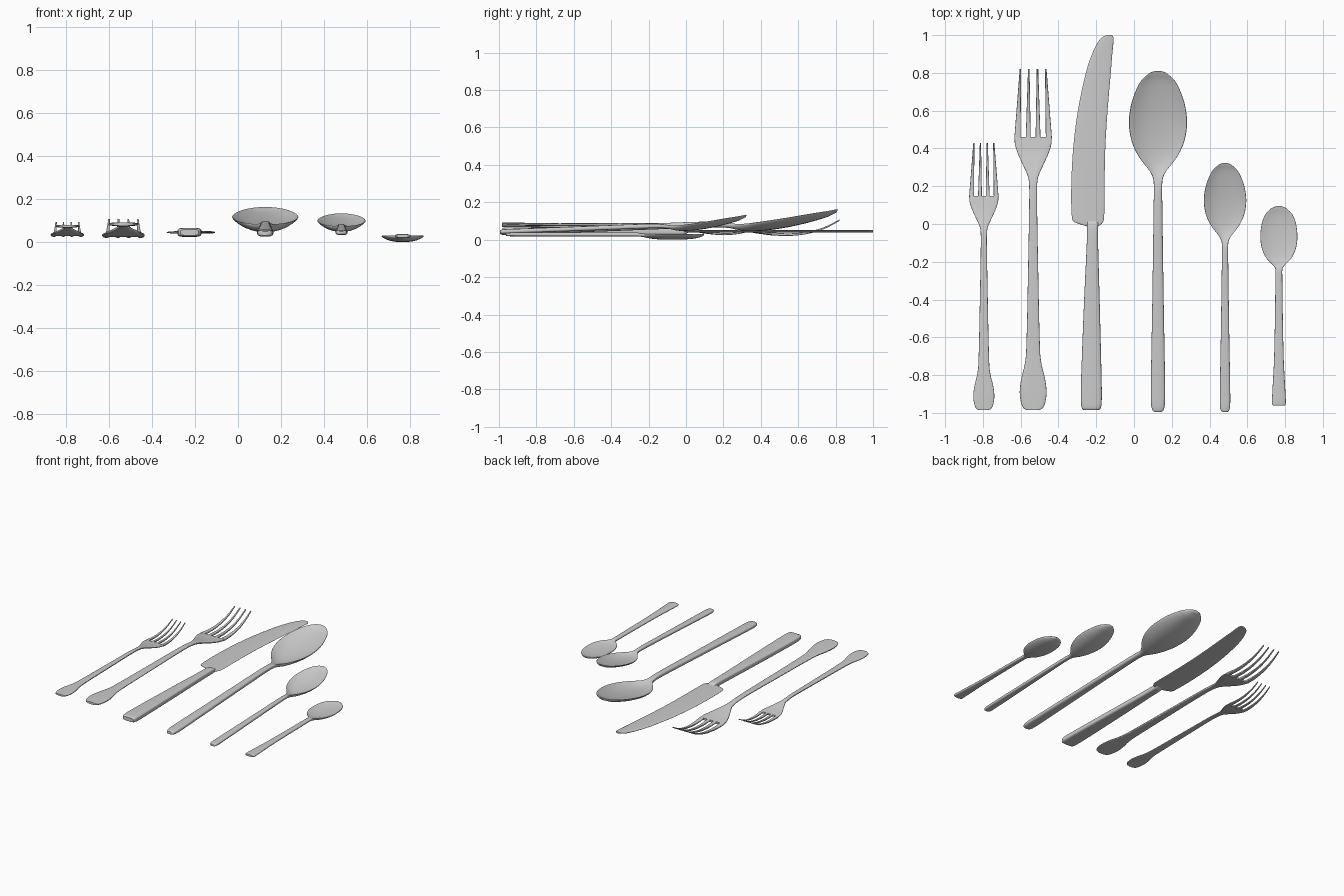
import bpy, bmesh, math

SEG = 32      # points around each cross-section
SUB = 5       # smoothing steps between stations


def smooth(rows, sub):
    """Catmull-Rom interpolation through the station rows."""
    out = []
    for i in range(len(rows) - 1):
        p0, p1 = rows[max(i - 1, 0)], rows[i]
        p2, p3 = rows[i + 1], rows[min(i + 2, len(rows) - 1)]
        # tangents scaled by station spacing along y to avoid overshoot
        h = p2[0] - p1[0]
        for k in range(sub):
            s = k / sub
            row = [p1[0] + h * s]
            for a, b, c, d in zip(p0[1:], p1[1:], p2[1:], p3[1:]):
                m1 = (c - a) / max(p2[0] - p0[0], 1e-6) * h
                m2 = (d - b) / max(p3[0] - p1[0], 1e-6) * h
                v = ((2*s**3 - 3*s**2 + 1) * b + (s**3 - 2*s**2 + s) * m1
                     + (3*s**2 - 2*s**3) * c + (s**3 - s**2) * m2)
                row.append(min(max(v, min(b, c) - 0.003), max(b, c) + 0.003))
            out.append(row)
    out.append(list(rows[-1]))
    return out


def add_loft(bm, rows, e=0.7, sub=SUB):
    """Loft rows of (y, centre x, half width, z, half thickness, dish)."""
    rings = []
    for y, cx, w, z, t, dish in smooth(rows, sub):
        ring = []
        w, t = max(w, 0.002), max(t, 0.001)
        for k in range(SEG):
            a = 2 * math.pi * k / SEG
            c, s = math.cos(a), math.sin(a)
            u = math.copysign(abs(c) ** e, c)
            v = math.copysign(abs(s) ** e, s) if abs(s) > 1e-6 else 0
            ring.append(bm.verts.new((cx + w * u, y,
                                      z + t * v - dish * (1 - abs(u) ** 2.6))))
        rings.append(ring)
    for r0, r1 in zip(rings, rings[1:]):
        for k in range(SEG):
            j = (k + 1) % SEG
            bm.faces.new((r0[k], r0[j], r1[j], r1[k]))
    bm.faces.new(rings[0])
    bm.faces.new(rings[-1][::-1])


def finish(bm, name):
    bmesh.ops.recalc_face_normals(bm, faces=bm.faces[:])
    me = bpy.data.meshes.new(name)
    bm.to_mesh(me)
    bm.free()
    ob = bpy.data.objects.new(name, me)
    bpy.context.collection.objects.link(ob)
    bpy.ops.object.select_all(action='DESELECT')
    ob.select_set(True)
    bpy.context.view_layer.objects.active = ob
    bpy.ops.object.shade_smooth_by_angle(angle=math.radians(40))
    return ob


def place(bm, x, y0=0, s=1, dz=0):
    """Scale about the handle end y0, then shift sideways and up."""
    for v in bm.verts:
        v.co = (v.co.x * s + x, y0 + (v.co.y - y0) * s, v.co.z * s + dz)


# Forks: handle and head outline, then four tapering prongs
FORK = [(-.985, .03, .083), (-.978, .048, .083), (-.95, .063, .083),
        (-.89, .071, .083), (-.82, .063, .082), (-.75, .046, .081),
        (-.68, .037, .080), (-.2, .026, .081), (.1, .021, .081), (.2, .021, .075),
        (.25, .027, .068), (.31, .053, .055), (.37, .080, .043),
        (.42, .096, .036), (.46, .099, .031)]
PRONG_Z = [(.46, .031), (.55, .027), (.65, .037), (.74, .063), (.82, .104)]


def fork(name, x, s, dz):
    bm = bmesh.new()
    add_loft(bm, [(y, 0, w, z, .008, 0) for y, w, z in FORK], .6)
    for base, tip, hw in ((.083, .067, .016), (.026, .023, .013)):
        for side in (-1, 1):
            rows = []
            for y, z in PRONG_Z:
                f = (y - .46) / .36
                rows.append((y, side * (base + (tip - base) * f),
                             hw + (.004 - hw) * f, z, .008 - .004 * f, 0))
            add_loft(bm, rows, .6)
    place(bm, x, -.985, s, dz)
    finish(bm, name)


fork("dinner_fork", -.534, 1, 0)
fork("salad_fork", -.795, .784, .009)

# Knife: thick rounded handle and thin curved blade
bm = bmesh.new()
add_loft(bm, [(-.985, -.226, .042, .045, .014, 0), (-.975, -.226, .05, .045, .019, 0),
              (-.94, -.226, .055, .045, .021, 0), (-.85, -.226, .055, .045, .021, 0),
              (-.4, -.223, .041, .045, .020, 0), (-.1, -.22, .03, .045, .019, 0),
              (-.01, -.219, .029, .045, .017, 0), (.015, -.219, .028, .045, .006, 0)], .5)
finish(bm, "knife_handle")

BLADE = [(-.012, -.25, -.188), (0, -.29, -.172), (.012, -.318, -.163), (.035, -.329, -.158),
         (.2, -.332, -.156), (.4, -.322, -.152), (.6, -.297, -.140),
         (.8, -.255, -.123), (.9, -.222, -.115), (.96, -.193, -.109),
         (.985, -.173, -.108), (1.0, -.148, -.116)]
bm = bmesh.new()
add_loft(bm, [(y, (a + b) / 2, (b - a) / 2, .045, .006, 0) for y, a, b in BLADE], .8)
finish(bm, "knife_blade")

# Spoons: (y, half width, z, half thickness, dish depth)
SPOON = [(-.995, .018, .040, .009, 0), (-.988, .028, .040, .013, 0),
         (-.96, .036, .041, .016, 0), (-.88, .038, .044, .016, 0),
         (-.4, .030, .062, .016, 0), (.1, .023, .081, .016, 0),
         (.2, .022, .083, .015, .003), (.245, .027, .081, .013, .008),
         (.28, .044, .081, .011, .018), (.32, .075, .084, .010, .028),
         (.37, .110, .091, .009, .036), (.44, .140, .101, .009, .041),
         (.53, .154, .115, .009, .042), (.62, .145, .130, .009, .038),
         (.70, .120, .143, .009, .030), (.76, .088, .152, .009, .020),
         (.795, .050, .158, .008, .009), (.805, .032, .159, .007, .005),
         (.81, .012, .160, .004, 0)]
TEASPOON = [(-.962, .029, .028, .007, 0), (-.955, .036, .028, .009, 0),
            (-.9, .035, .028, .010, 0), (-.7, .025, .028, .010, 0),
            (-.27, .018, .028, .010, 0), (-.235, .020, .028, .010, .003),
            (-.215, .034, .028, .009, .008), (-.18, .067, .028, .008, .015),
            (-.13, .090, .028, .008, .019), (-.07, .098, .028, .008, .020),
            (0, .091, .028, .008, .018), (.05, .072, .028, .008, .013),
            (.08, .044, .028, .007, .006), (.09, .026, .028, .006, .003),
            (.095, .010, .028, .004, 0)]


def spoon(name, rows, x, s=1, dz=0):
    bm = bmesh.new()
    add_loft(bm, [(y, 0, w, z, t, d) for y, w, z, t, d in rows], .7)
    place(bm, x, -.995, s, dz)
    finish(bm, name)


spoon("table_spoon", SPOON, .127)
spoon("dessert_spoon", SPOON, .482, .73, .014)
spoon("tea_spoon", TEASPOON, .767)
